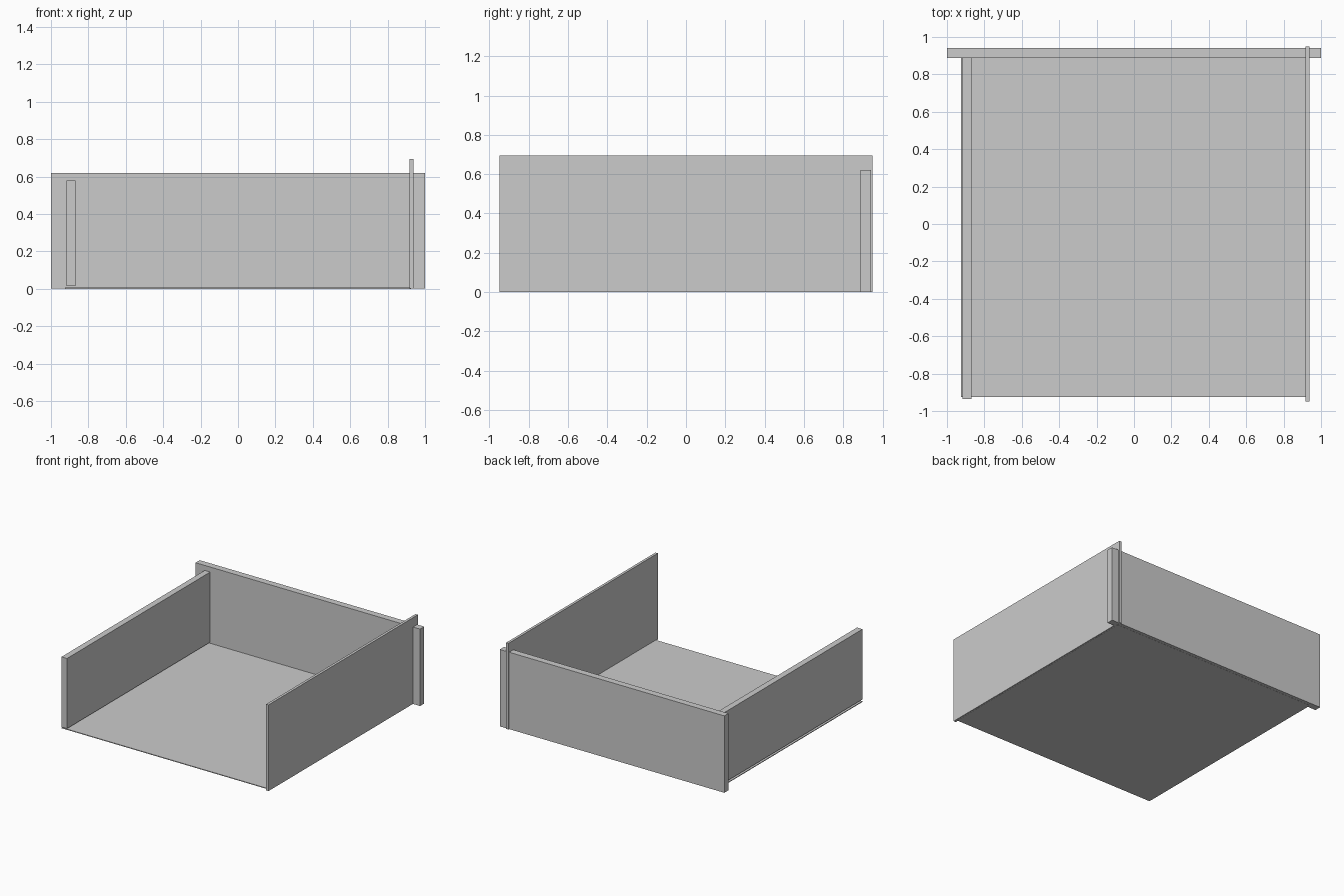
import bpy
from mathutils import Vector

if "Cube" in bpy.data.objects:
    bpy.data.objects.remove(bpy.data.objects["Cube"])


def slab(name, lo, hi):
    """Box spanning two opposite corners."""
    lo, hi = Vector(lo), Vector(hi)
    bpy.ops.mesh.primitive_cube_add(size=1, location=(lo + hi) / 2)
    ob = bpy.context.object
    ob.name = name
    ob.scale = hi - lo
    bpy.ops.object.transform_apply(location=False, rotation=False, scale=True)
    return ob


# Thin floor sheet
slab("floor", (-0.925, -0.925, 0.0), (0.925, 0.915, 0.006))

# Back wall, widest part
slab("back_wall", (-1.0, 0.888, 0.001), (1.0, 0.941, 0.62))

# Thick, short left wall, raised just above the floor
slab("left_wall", (-0.918, -0.935, 0.015), (-0.869, 0.89, 0.58))

# Thin, tall right wall, passing through the back wall
slab("right_wall", (0.916, -0.95, 0.001), (0.937, 0.95, 0.695))
